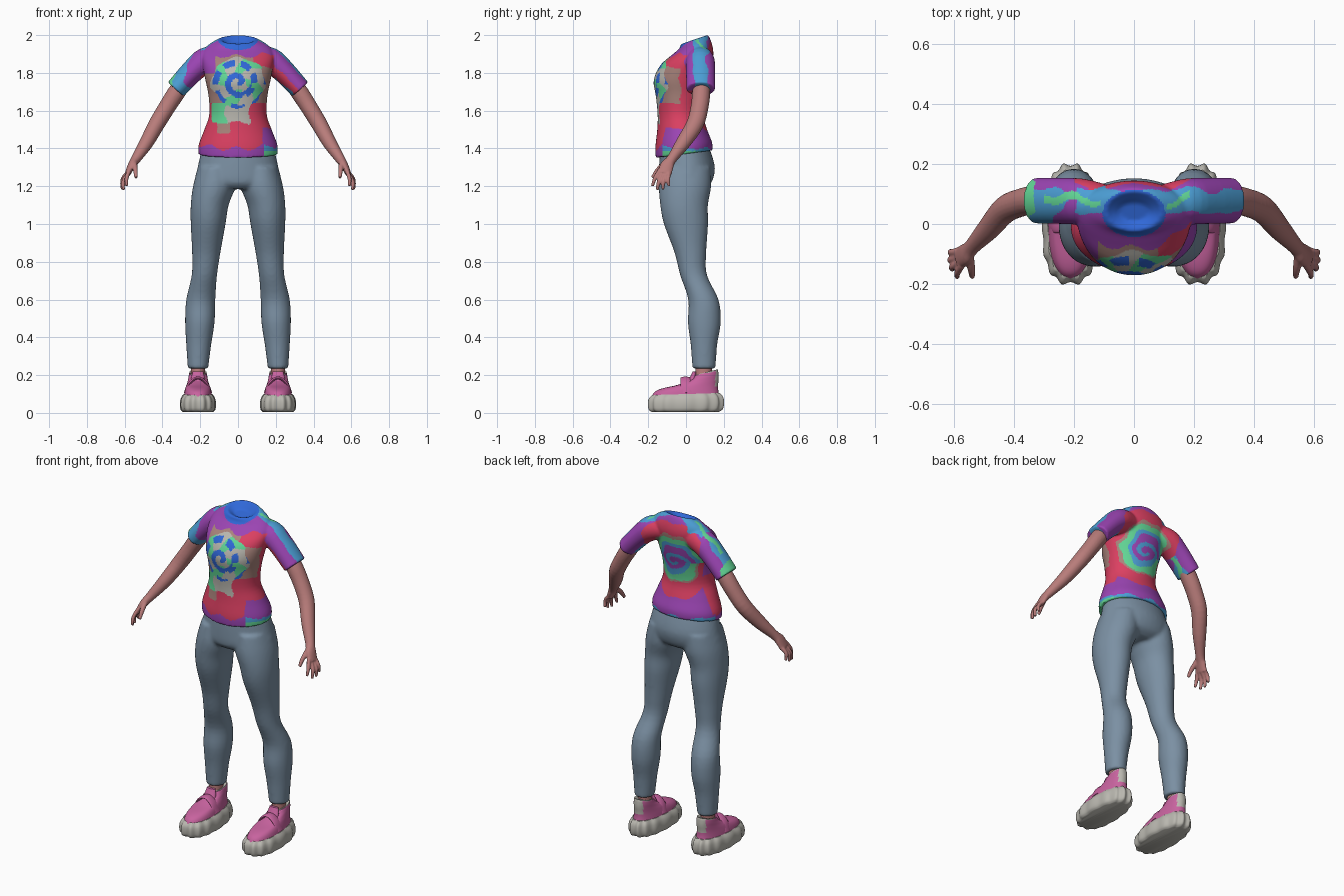
import bpy, bmesh
from math import sin, cos, pi, atan2, hypot, copysign
from mathutils import Vector

if "Cube" in bpy.data.objects:
    bpy.data.objects.remove(bpy.data.objects["Cube"])


def material(name, hexcode):
    vals = [int(hexcode[i:i + 2], 16) / 255 for i in (0, 2, 4)]
    col = [v / 12.92 if v < .04 else ((v + .055) / 1.055) ** 2.4 for v in vals] + [1]
    m = bpy.data.materials.new(name)
    m.use_nodes = True
    m.diffuse_color = col
    m.node_tree.nodes["Principled BSDF"].inputs["Base Color"].default_value = col
    return m


SKIN = material("skin", "b87c7a")
DENIM = material("slate_blue", "7b90a3")
PINK = material("pink", "c8639f")
GREY = material("pale_grey", "bab8b0")
DYES = [material("royal_blue", "3068d8"), material("sky_blue", "4c9fd6"),
        material("purple", "9c45b4"), material("red", "dc4062"),
        material("mint", "62d696"), material("taupe", "aa847c"), GREY]
ROYAL, SKY, PURPLE, RED, MINT, TAUPE, PALE = range(7)


def refine(rows, k):
    """Catmull-Rom interpolation between rows of numbers."""
    out = []
    for i in range(len(rows) - 1):
        p = [rows[max(0, min(len(rows) - 1, i + j))] for j in (-1, 0, 1, 2)]
        for s in range(k):
            t = s / k
            out.append([b + .5 * t * (c - a + t * (2 * a - 5 * b + 4 * c - d + t * (3 * (b - c) + d - a)))
                        for a, b, c, d in zip(*p)])
    return out + [list(rows[-1])]


def skin_rings(bm, rings):
    loops = [[bm.verts.new(p) for p in ring] for ring in rings]
    n = len(loops[0])
    for a, b in zip(loops, loops[1:]):
        for i in range(n):
            bm.faces.new((a[i], a[(i + 1) % n], b[(i + 1) % n], b[i]))
    bm.faces.new(loops[0][::-1])
    bm.faces.new(loops[-1])


def loft(bm, rows, sides=40, k=4, lumps=0, power=1, taper=0):
    """Stack level rings; row = x, y, z, half width, half depth, tilt."""
    rings = []
    for x, y, z, a, b, tilt in refine(rows, k):
        ring = []
        for i in range(sides):
            t = 2 * pi * i / sides
            f = 1 + lumps * cos(14 * t)
            u = copysign(abs(cos(t)) ** power, cos(t)) * a * f * (1 - taper * sin(t))
            v = copysign(abs(sin(t)) ** power, sin(t)) * b * f
            ring.append((x + u, y + v, z + tilt * v))
        rings.append(ring)
    skin_rings(bm, rings)


def tube(bm, rows, side, sides=20, k=4):
    """Sweep rings along a path on one side; row = x, y, z, depth radius, other radius."""
    rows = refine(rows, k)
    pts = [Vector((r[0] * side, r[1], r[2])) for r in rows]
    rings = []
    for i, p in enumerate(pts):
        tan = (pts[min(i + 1, len(pts) - 1)] - pts[max(i - 1, 0)]).normalized()
        u = Vector((0, 1, 0))
        u = (u - tan * u.dot(tan)).normalized()
        v = tan.cross(u)
        rings.append([p + u * rows[i][3] * cos(2 * pi * j / sides) + v * rows[i][4] * sin(2 * pi * j / sides)
                      for j in range(sides)])
    skin_rings(bm, rings)


def finish(name, bm, mats, voxel=0, rule=None):
    bmesh.ops.recalc_face_normals(bm, faces=bm.faces)
    me = bpy.data.meshes.new(name)
    bm.to_mesh(me)
    bm.free()
    ob = bpy.data.objects.new(name, me)
    bpy.context.collection.objects.link(ob)
    bpy.ops.object.select_all(action='DESELECT')
    bpy.context.view_layer.objects.active = ob
    ob.select_set(True)
    if voxel:
        mod = ob.modifiers.new("fuse", 'REMESH')
        mod.mode, mod.voxel_size = 'VOXEL', voxel
        bpy.ops.object.modifier_apply(modifier="fuse")
        mod = ob.modifiers.new("soften", 'SMOOTH')
        mod.factor, mod.iterations = .5, 4
        bpy.ops.object.modifier_apply(modifier="soften")
    ob.data.materials.clear()
    for m in mats:
        ob.data.materials.append(m)
    if rule:
        for p in ob.data.polygons:
            p.material_index = rule(*p.center)
    bpy.ops.object.shade_smooth_by_angle(angle=.8)
    return ob


def dye(x, y, z):
    """Tie-dye pattern of the shirt."""
    w = .008 * sin(45 * x + 2) + .007 * sin(60 * z + 20 * y)
    ax = abs(x)
    if z > 1.92 and hypot(x / .105, (y - .035) / .078) < 1:
        return ROYAL
    if ax > .2 + w and z > 1.66:                      # sleeves
        if x < 0:
            if x < -.335 + w or (abs(y - .085 + w) < .014 and x > -.3):
                return MINT
            return SKY if y < .115 + w and ax + y > .29 - w else PURPLE
        if abs(y - .075 + w) < .037:
            return SKY
        return RED if y < .05 and z < 2.03 - ax + w else PURPLE
    if z > 1.9 and .035 < y + w < .115:               # shoulder tops
        return MINT if abs(y - .075 + 2 * w) < .012 and ax > .11 else SKY
    if z < 1.425 + w and y > -.07 - .4 * x:           # hem
        return MINT if z < 1.385 and x > 0 else SKY if z < 1.405 + w else PURPLE
    if y < .03:                                       # front
        r, a = hypot(x, z - 1.75), atan2(z - 1.75, x) / (2 * pi)
        if z < 1.405 + w:
            return PURPLE
        if x > .13 and z < 1.5 + w:
            return PURPLE
        if z > 1.895 + w:
            return PURPLE
        if y < -.05 and r < .135 + w:
            if (r / .068 - a) % 1 < .48 and (r < .075 or sin(44 * a) > -.5):
                return ROYAL
            return MINT if sin(26 * a + 30 * r) > .1 and r > .04 else PALE
        if z < 1.53 + w:
            return TAUPE if x < -.04 and z > 1.49 + w and x > -.11 else RED
        if z < 1.64 and ax < .14 and y < -.04:
            return MINT if x < -.06 + w else PALE if x < .07 + w else RED
        if z < 1.63 + w or (x > .08 and z > 1.82 + w):
            return RED
        if y > -.03 + w:
            return RED if x > 0 else PURPLE
        return PURPLE if x < -.12 and z > 1.8 else TAUPE
    r, a = hypot(x, z - 1.72), atan2(z - 1.72, x) / (2 * pi)   # back swirl
    q = r - .06 * a + w
    for limit, c in ((.025, PURPLE), (.05, SKY), (.08, PURPLE), (.105, SKY), (.145, MINT), (.16, TAUPE), (.235, RED)):
        if q < limit:
            return c
    return PURPLE


# Shirt: torso with a hollow neckline, fused with both sleeves
bm = bmesh.new()
loft(bm, [(0, -.01, 1.37, .21, .15, .13), (0, -.012, 1.42, .208, .15, .08), (0, -.02, 1.5, .178, .132, 0),
          (0, -.03, 1.58, .152, .12, 0), (0, -.03, 1.68, .156, .13, 0), (0, -.025, 1.76, .172, .146, 0),
          (0, 0, 1.84, .187, .136, 0), (0, .035, 1.9, .19, .11, .05), (0, .05, 1.945, .16, .085, .18),
          (0, .045, 1.977, .1, .07, .33), (0, .043, 1.968, .078, .05, .33), (0, .04, 1.95, .05, .03, .3)], 64)
for s in (1, -1):
    tube(bm, [(.09, .07, 1.88, .06, .06), (.17, .075, 1.865, .076, .07), (.24, .077, 1.81, .077, .062),
              (.33, .078, 1.713, .076, .056)], s, 32)
finish("shirt", bm, DYES, .0065, dye)

# Trousers: hips fused with two legs
bm = bmesh.new()
loft(bm, [(0, -.005, 1.4, .19, .13, 0), (0, .005, 1.3, .214, .148, 0), (0, -.003, 1.22, .225, .138, 0),
          (0, -.01, 1.185, .15, .1, 0)])
for s in (1, -1):
    loft(bm, [(s * .115, 0, 1.3, .095, .13, 0), (s * .126, -.005, 1.2, .112, .138, 0),
              (s * .15, -.01, 1.1, .1, .126, 0), (s * .158, 0, 1, .092, .117, 0),
              (s * .168, .023, .85, .075, .084, 0), (s * .178, .04, .73, .067, .071, 0),
              (s * .197, .092, .6, .077, .08, 0), (s * .202, .097, .48, .078, .087, 0),
              (s * .208, .095, .36, .066, .07, 0), (s * .212, .095, .235, .054, .061, 0)])
finish("trousers", bm, [DENIM], .01)

# Fingers: root y, root z, tip x, tip y, tip z
FINGERS = [(-.138, 1.285, .59, -.178, 1.2), (-.122, 1.275, .606, -.152, 1.18),
           (-.104, 1.272, .612, -.122, 1.183), (-.087, 1.28, .61, -.09, 1.2)]

for s, side in ((1, "left"), (-1, "right")):
    # Arm, palm, fingers and thumb
    bm = bmesh.new()
    tube(bm, [(.28, .083, 1.76, .045, .045), (.33, .08, 1.69, .048, .047), (.375, .072, 1.62, .047, .045),
              (.43, .048, 1.53, .046, .043), (.485, -.015, 1.43, .039, .037), (.54, -.075, 1.345, .027, .026),
              (.563, -.1, 1.31, .036, .021), (.585, -.113, 1.265, .037, .015)], s)
    for y, z, tx, ty, tz in FINGERS:
        tube(bm, [(.575, y, z, .012, .012), (tx, (y + ty) / 2 - .006, (z + tz) / 2, .011, .011),
                  (tx, ty, tz, .008, .008)], s, 12)
    tube(bm, [(.55, -.105, 1.325, .016, .016), (.543, -.15, 1.285, .013, .013),
              (.54, -.178, 1.245, .009, .009)], s, 12)
    finish(side + "_arm", bm, [SKIN], .0045)

    # Ankle
    c = s * .212
    bm = bmesh.new()
    loft(bm, [(c, .09, .12, .045, .055, 0), (c, .092, .19, .038, .045, 0), (c, .095, .27, .036, .042, 0)], 24)
    finish(side + "_ankle", bm, [SKIN])

    # Chunky lobed sole
    bm = bmesh.new()
    loft(bm, [(c, -.005, .005, .078, .175, 0), (c, -.002, .018, .09, .194, 0), (c, 0, .05, .093, .2, 0),
              (c, 0, .08, .087, .195, .02), (c, 0, .1, .074, .178, .03)], 112, 3, .03, .85, .08)
    finish(side + "_sole", bm, [GREY])

    # Shoe upper with a pale heel patch
    bm = bmesh.new()
    loft(bm, [(c, -.003, .08, .076, .182, 0), (c, .003, .115, .07, .168, .02), (c, .025, .14, .063, .145, .06),
              (c, .065, .165, .055, .108, .15), (c, .095, .19, .05, .077, .2), (c, .105, .212, .045, .062, .25),
              (c, .102, .203, .037, .05, .2)], 48, 4, 0, .9, .06)
    finish(side + "_shoe_upper", bm, [PINK, GREY], 0, lambda x, y, z: int(y > .155 and z > .14))

    # Pale collar lining
    bm = bmesh.new()
    loft(bm, [(c, .108, .2, .046, .062, .25), (c, .108, .216, .045, .06, .25), (c, .108, .212, .036, .05, .25)], 32, 2)
    finish(side + "_shoe_lining", bm, [GREY])

    # Strap over the instep and the tongue behind it
    bm = bmesh.new()
    tube(bm, [(.145, .005, .105, .03, .008), (.162, .0, .15, .03, .008), (.19, -.002, .178, .028, .008),
              (.212, -.002, .184, .028, .008), (.234, -.002, .178, .028, .008), (.262, .0, .15, .03, .008),
              (.279, .005, .105, .03, .008)], s)
    loft(bm, [(c, .02, .14, .04, .03, 0), (c, .036, .185, .036, .018, 0), (c, .045, .218, .028, .01, 0)], 20)
    finish(side + "_shoe_strap", bm, [PINK])
